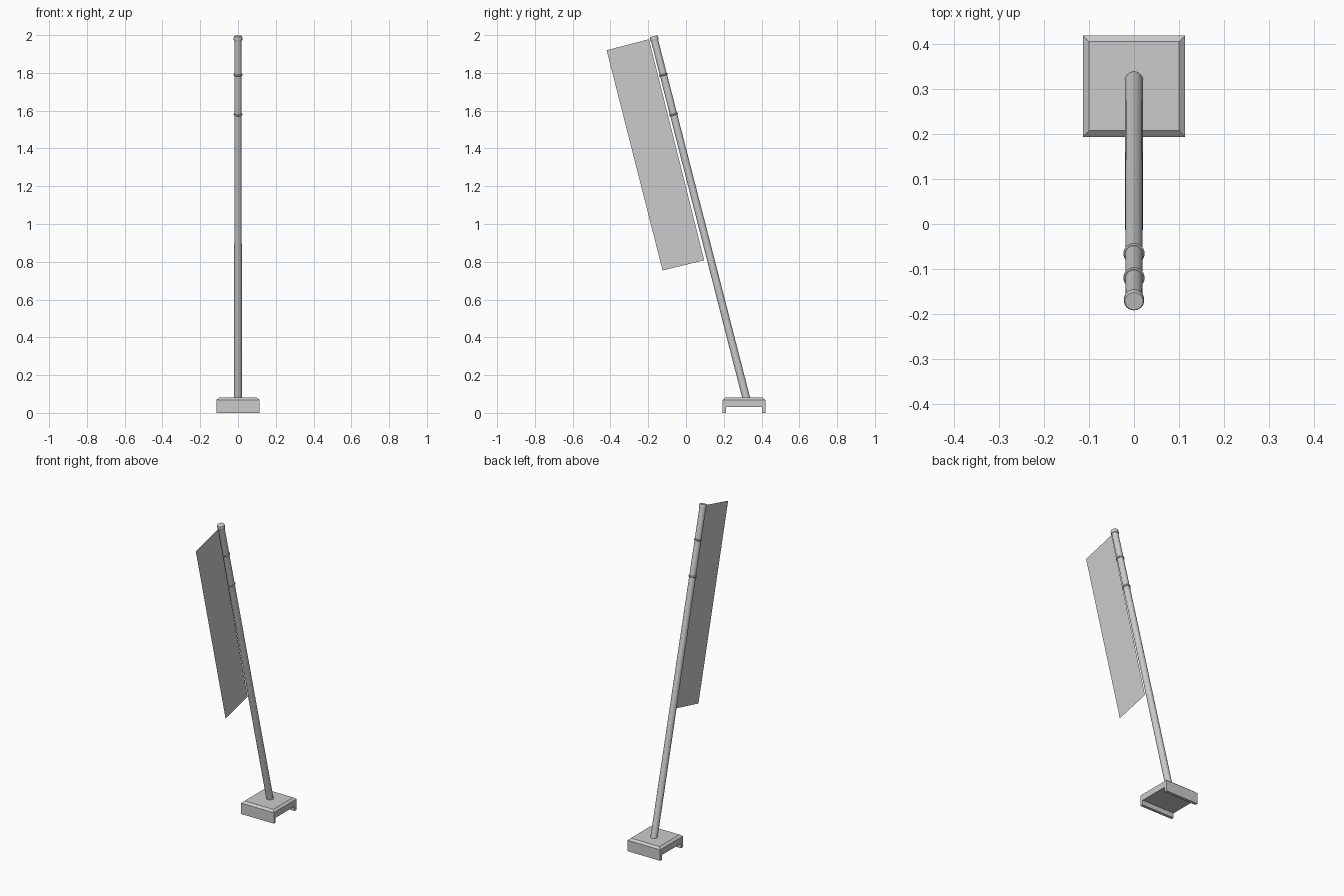
import bpy, bmesh
from mathutils import Vector

if "Cube" in bpy.data.objects:
    bpy.data.objects.remove(bpy.data.objects["Cube"])

BOTTOM = Vector((0, 0.321, 0.07))
TOP = Vector((0, -0.172, 1.994))
AXIS = (TOP - BOTTOM).normalized()
TILT = AXIS.to_track_quat('Z', 'Y')


def finish(name, bm, smooth=False):
    mesh = bpy.data.meshes.new(name)
    bm.to_mesh(mesh)
    bm.free()
    ob = bpy.data.objects.new(name, mesh)
    bpy.context.collection.objects.link(ob)
    if smooth:
        bpy.context.view_layer.objects.active = ob
        ob.select_set(True)
        bpy.ops.object.shade_smooth_by_angle()
        ob.select_set(False)
    return ob


def point_at(z):
    """Point on the pole axis at height z."""
    return BOTTOM + AXIS * ((z - BOTTOM.z) / AXIS.z)


def turned(name, profile, origin, segments=24):
    """Closed solid turned around the tilted pole axis; profile is (radius, height)."""
    bm = bmesh.new()
    verts = [bm.verts.new((r, 0, h)) for r, h in profile]
    edges = [bm.edges.new(p) for p in zip(verts, verts[1:])]
    bmesh.ops.spin(bm, geom=verts + edges, axis=(0, 0, 1), cent=(0, 0, 0),
                   steps=segments, angle=6.283185307)
    bmesh.ops.remove_doubles(bm, verts=bm.verts, dist=1e-5)
    bmesh.ops.recalc_face_normals(bm, faces=bm.faces)
    ob = finish(name, bm, True)
    ob.rotation_mode = 'QUATERNION'
    ob.rotation_quaternion = TILT
    ob.location = origin
    return ob


# Base: channel section run along x, open underneath, with a chamfered top
y0, y1, half = 0.194, 0.42, 0.114
wall, edge = 0.018, 0.014
bm = bmesh.new()
section = [(y0, 0), (y0 + wall, 0), (y0 + wall, 0.03), (y1 - wall, 0.03),
           (y1 - wall, 0), (y1, 0), (y1, 0.069), (y1 - edge, 0.081),
           (y0 + edge, 0.081), (y0, 0.069)]
face = bm.faces.new([bm.verts.new((-half, y, z)) for y, z in section])
ext = bmesh.ops.extrude_face_region(bm, geom=[face])
moved = [v for v in ext['geom'] if isinstance(v, bmesh.types.BMVert)]
bmesh.ops.translate(bm, verts=moved, vec=(2 * half, 0, 0))
for v in bm.verts:
    if v.co.z > 0.08:
        v.co.x *= (half - edge) / half
# split the end faces where the chamfer starts, so every face is flat
for f in list(bm.faces):
    if len(f.verts) == 10:
        shoulder = [v for v in f.verts if abs(v.co.z - 0.069) < 1e-4]
        bmesh.utils.face_split(f, shoulder[0], shoulder[1])
bmesh.ops.recalc_face_normals(bm, faces=bm.faces)
finish("base", bm)

# Leaning pole
length = (TOP - BOTTOM).length - 0.01
turned("pole", [(0, 0), (0.0205, 0), (0.019, length), (0, length)], BOTTOM)

# Collars around the pole
for i, z in enumerate((1.79, 1.58)):
    turned(f"collar_{i + 1}", [(0.017, -0.005), (0.021, -0.005), (0.0235, -0.002),
                               (0.0235, 0.002), (0.021, 0.005), (0.017, 0.005)], point_at(z))

# End cap
turned("end_cap", [(0, -0.024), (0.0215, -0.024), (0.0225, -0.020), (0.0225, -0.006),
                   (0.020, 0), (0, 0)], TOP)

# Flag: a single flat sheet beside the pole
bm = bmesh.new()
bm.faces.new([bm.verts.new((0, y, z)) for y, z in
              ((-0.42, 1.92), (-0.124, 0.754), (0.096, 0.808), (-0.196, 1.978))])
finish("flag", bm)
